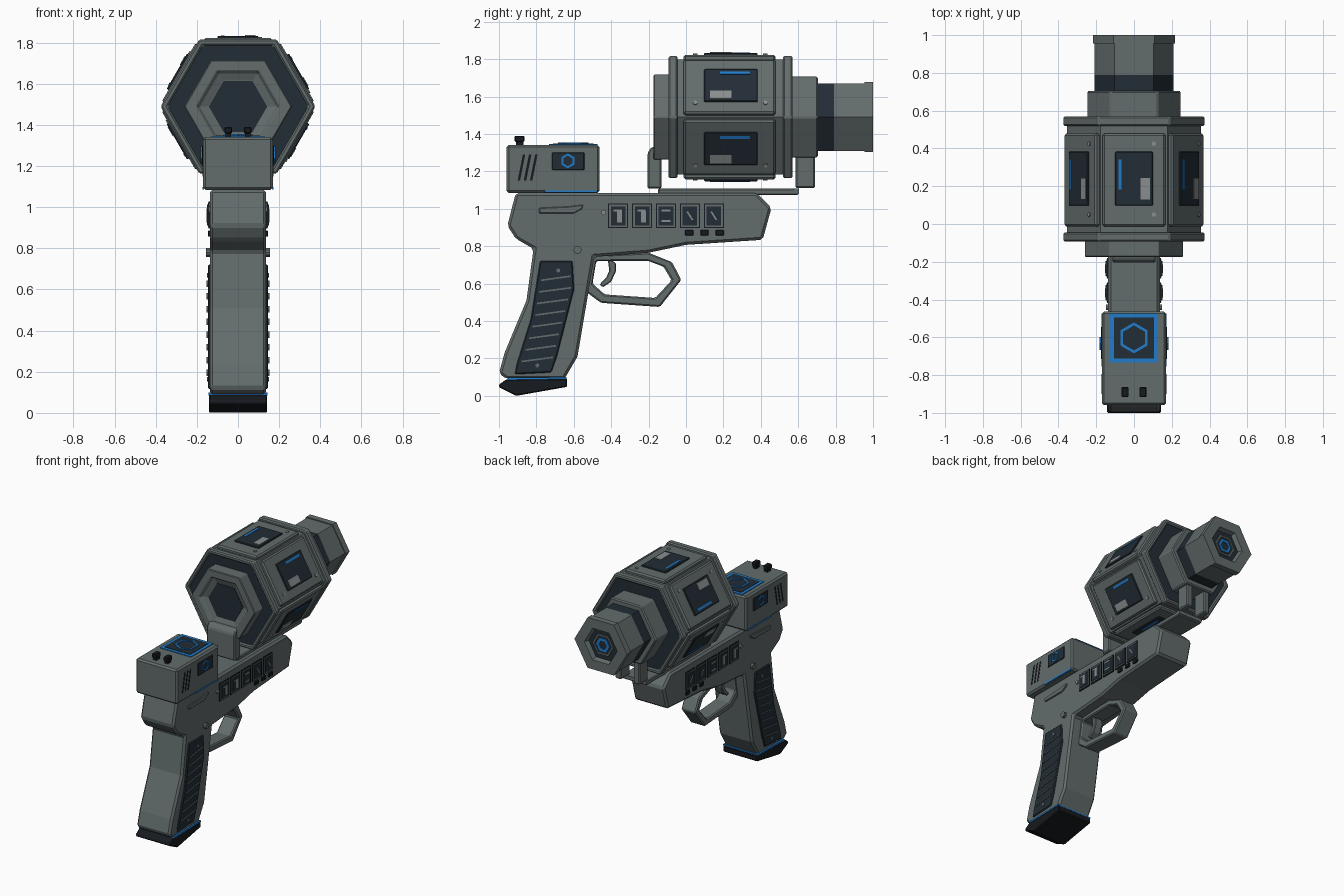
import bpy, bmesh, math
from mathutils import Matrix, Vector

cube = bpy.data.objects.get("Cube")
if cube:
    bpy.data.objects.remove(cube)


def material(name, r, g, b):
    m = bpy.data.materials.new(name)
    m.use_nodes = True
    m.diffuse_color = (r, g, b, 1)
    m.node_tree.nodes["Principled BSDF"].inputs["Base Color"].default_value = (r, g, b, 1)
    return m


GRAY = material("gunmetal gray", 0.125, 0.15, 0.15)
DARK = material("dark slate", 0.016, 0.026, 0.036)
BLACK = material("black", 0.008, 0.01, 0.013)
BLUE = material("glow blue", 0.015, 0.2, 0.6)
LIGHT = material("light gray", 0.25, 0.27, 0.27)
AXIS_Z = 1.49


def finish(name, bm, mat, bevel=0.0):
    bmesh.ops.recalc_face_normals(bm, faces=bm.faces)
    mesh = bpy.data.meshes.new(name)
    bm.to_mesh(mesh)
    bm.free()
    mesh.materials.append(mat)
    ob = bpy.data.objects.new(name, mesh)
    bpy.context.collection.objects.link(ob)
    if bevel:
        mod = ob.modifiers.new("edge bevel", "BEVEL")
        mod.width = bevel
        mod.segments = 1
        mod.angle_limit = math.radians(25)
    return ob


def box(name, center, size, mat, bevel=0.0, frame=Matrix()):
    bm = bmesh.new()
    bmesh.ops.create_cube(bm, size=1)
    bm.transform(frame @ Matrix.Translation(center) @ Matrix.Diagonal((*size, 1)))
    return finish(name, bm, mat, bevel)


def prism(name, pts, x0, x1, mat, bevel=0.0):
    """Side outline of (y, z) points pushed from x0 to x1."""
    bm = bmesh.new()
    face = bm.faces.new([bm.verts.new((x0, y, z)) for y, z in pts])
    ext = bmesh.ops.extrude_face_region(bm, geom=[face])["geom"]
    bmesh.ops.translate(bm, vec=(x1 - x0, 0, 0),
                        verts=[v for v in ext if isinstance(v, bmesh.types.BMVert)])
    return finish(name, bm, mat, bevel)


def lathe(name, profile, mat, bevel=0.0, closed=False, sides=6, frame=None):
    """(radius, y) profile turned about the y axis; open profiles get end caps."""
    bm = bmesh.new()
    rings = []
    for r, y in profile:
        rings.append([bm.verts.new((r * math.cos(k * math.tau / sides), y,
                                    r * math.sin(k * math.tau / sides))) for k in range(sides)])
    pairs = list(zip(rings, rings[1:]))
    if closed:
        pairs.append((rings[-1], rings[0]))
    else:
        bm.faces.new(rings[0])
        bm.faces.new(rings[-1])
    for a, b in pairs:
        for k in range(sides):
            j = (k + 1) % sides
            bm.faces.new((a[k], a[j], b[j], b[k]))
    bm.transform(frame or Matrix.Translation((0, 0, AXIS_Z)))
    return finish(name, bm, mat, bevel)


def ring(name, outer, inner, y0, y1, mat, bevel=0.0, frame=None):
    return lathe(name, [(inner, y0), (outer, y0), (outer, y1), (inner, y1)], mat, bevel, True, 6, frame)


# Drum with end flanges and dark end caps
lathe("drum_core", [(0.355, -0.05), (0.355, 0.53)], GRAY)
lathe("drum_end_caps", [(0.35, -0.08), (0.35, 0.557)], DARK)
ring("front_flange", 0.377, 0.342, -0.093, -0.045, GRAY, 0.008)
ring("back_flange", 0.377, 0.342, 0.518, 0.57, GRAY, 0.008)
lathe("front_collar", [(0.262, -0.07), (0.262, -0.174), (0.2, -0.174), (0.19, -0.155),
                       (0.145, -0.14)], GRAY, 0.005)
lathe("front_port", [(0.142, -0.145), (0.142, -0.12)], DARK)

# Six drum panels with display, light strip and screws
for k in range(6):
    f = Matrix.Translation((0, 0, AXIS_Z)) @ Matrix.Rotation(k * math.pi / 3, 4, "Y")
    box("drum_panel", (0, 0.233, 0.316), (0.335, 0.492, 0.034), GRAY, 0.01, f)
    box("drum_display", (0, 0.24, 0.336), (0.2, 0.285, 0.014), DARK, 0.004, f)
    box("drum_light_strip", (-0.074, 0.262, 0.343), (0.016, 0.16, 0.006), BLUE, 0, f)
    box("drum_label", (0.06, 0.187, 0.343), (0.05, 0.115, 0.008), LIGHT, 0, f)
    for y in (0.05, 0.425):
        lathe("drum_screw", [(0.012, -0.004), (0.012, 0.004)], LIGHT, 0, False, 8,
              f @ Matrix.Translation((0.105, y, 0.335)) @ Matrix.Rotation(math.pi / 2, 4, "X"))

# Barrel behind the drum and muzzle
lathe("barrel_collar", [(0.25, 0.55), (0.25, 0.705)], GRAY, 0.008)
lathe("barrel_neck", [(0.208, 0.7), (0.208, 0.79)], DARK)
lathe("muzzle", [(0.208, 0.785), (0.208, 0.955), (0.216, 0.955), (0.216, 1.0),
                 (0.135, 1.0), (0.12, 0.965)], GRAY)
lathe("muzzle_bore", [(0.121, 0.95), (0.121, 0.968)], DARK)
ring("muzzle_inner_ring", 0.085, 0.07, 0.96, 0.976, GRAY)
ring("muzzle_glow", 0.055, 0.033, 0.96, 0.975, BLUE)

# Mounts and rail
prism("front_bracket", [(-0.205, 1.107), (-0.13, 1.107), (-0.13, 1.33), (-0.185, 1.33), (-0.205, 1.3)],
      -0.115, 0.115, GRAY, 0.008)
for s in (-1, 1):
    box("back_bracket_post", (s * 0.075, 0.638, 1.2), (0.05, 0.105, 0.18), GRAY, 0.008)
box("back_bracket_foot", (0, 0.59, 1.095), (0.2, 0.03, 0.025), GRAY)
box("mount_rail", (0, 0.226, 1.09), (0.2, 0.75, 0.034), GRAY, 0.006)

# Frame and grip in one silhouette
prism("frame", [(-0.91, 1.085), (0.377, 1.085), (0.457, 1.005), (0.41, 0.834), (0, 0.807),
                (-0.2, 0.765), (-0.49, 0.743), (-0.58, 0.21), (-0.65, 0.09), (-0.96, 0.09),
                (-1.0, 0.12), (-0.97, 0.23), (-0.853, 0.51), (-0.815, 0.786), (-0.91, 0.84),
                (-0.955, 0.91)], -0.137, 0.137, GRAY, 0.014)
prism("magazine_base", [(-1.0, 0.06), (-0.96, 0.088), (-0.635, 0.092), (-0.635, 0.048),
                        (-0.907, 0.0), (-1.0, 0.045)], -0.142, 0.142, BLACK, 0.006)
prism("magazine_glow", [(-0.955, 0.085), (-0.95, 0.097), (-0.64, 0.1), (-0.64, 0.09)],
      -0.144, 0.144, BLUE)

# Trigger guard swept between outer and inner outlines
outer = [(-0.5, 0.75), (-0.2, 0.765), (-0.075, 0.715), (-0.025, 0.62), (-0.14, 0.475),
         (-0.455, 0.497), (-0.54, 0.56)]
inner = [(-0.48, 0.72), (-0.205, 0.722), (-0.12, 0.69), (-0.077, 0.617), (-0.165, 0.523),
         (-0.435, 0.542), (-0.5, 0.6)]
bm = bmesh.new()
loops = [[bm.verts.new((x, y, z)) for y, z in pts]
         for pts, x in ((outer, -0.06), (outer, 0.06), (inner, 0.06), (inner, -0.06))]
for a, b in zip(loops, loops[1:] + loops[:1]):
    for k in range(len(outer)):
        j = (k + 1) % len(outer)
        bm.faces.new((a[k], a[j], b[j], b[k]))
finish("trigger_guard", bm, GRAY, 0.008)
prism("trigger", [(-0.42, 0.74), (-0.375, 0.71), (-0.375, 0.665), (-0.4, 0.61), (-0.445, 0.58),
                  (-0.462, 0.595), (-0.425, 0.635), (-0.41, 0.67)], -0.03, 0.03, GRAY, 0.005)

# Rear block with sights and glowing top plate
box("rear_block", (0, -0.711, 1.213), (0.34, 0.497, 0.257), GRAY, 0.012)
box("top_glow_frame", (0, -0.603, 1.343), (0.256, 0.26, 0.008), BLUE)
box("top_plate", (0, -0.603, 1.345), (0.212, 0.216, 0.009), DARK)
TOP = Matrix.Translation((0, -0.603, 1.35)) @ Matrix.Rotation(math.pi / 2, 4, "X") \
    @ Matrix.Rotation(math.pi / 6, 4, "Y")
ring("top_glow_hexagon", 0.082, 0.066, -0.005, 0.005, BLUE, 0, TOP)
for s in (-1, 1):
    box("sight_post", (s * 0.047, -0.89, 1.355), (0.028, 0.04, 0.04), BLACK)
    box("sight_head", (s * 0.047, -0.89, 1.374), (0.038, 0.054, 0.032), BLACK, 0.005)

grip = [(-0.78, 0.722), (-0.607, 0.722), (-0.598, 0.57), (-0.69, 0.21), (-0.72, 0.125),
        (-0.915, 0.115), (-0.905, 0.17), (-0.83, 0.41)]


def edge_y(z, pts):
    """y of a polyline of (y, z) points at height z."""
    for (ya, za), (yb, zb) in zip(pts, pts[1:]):
        if zb <= z <= za:
            return ya + (yb - ya) * (za - z) / (za - zb)
    return pts[-1][0]


# Details repeated on both sides
for s in (-1, 1):
    def plate(name, pts, x0, x1, mat, bevel=0.0):
        return prism(name, pts, s * x0, s * x1, mat, bevel)

    def rect(name, y, z, w, h, x0, x1, mat, lean=0.0, bevel=0.0):
        plate(name, [(y - w / 2 - lean, z - h / 2), (y + w / 2 - lean, z - h / 2),
                     (y + w / 2 + lean, z + h / 2), (y - w / 2 + lean, z + h / 2)], x0, x1, mat, bevel)

    def stud(name, y, z, r, x0, x1, mat):
        turn = Matrix.Translation((0, y, z)) @ Matrix.Rotation(-math.pi / 2, 4, "Z")
        lathe(name, [(r, s * x0), (r, s * x1)], mat, 0, False, 10, turn)

    # Rear block side
    rect("block_display", -0.63, 1.254, 0.172, 0.094, 0.165, 0.176, DARK, 0, 0.003)
    ring("block_glow_hexagon", 0.04, 0.028, s * 0.17, s * 0.182, BLUE, 0,
         Matrix.Translation((0, -0.632, 1.256)) @ Matrix.Rotation(-math.pi / 2, 4, "Z")
         @ Matrix.Rotation(math.pi / 6, 4, "Y"))
    for i in range(3):
        rect("block_vent", -0.88 + i * 0.033, 1.22, 0.013, 0.14, 0.165, 0.172, BLACK, 0.014)
    rect("block_glow_strip", -0.615, 1.092, 0.28, 0.012, 0.165, 0.172, BLUE)

    # Frame side: raised lever, pins and five indicator tiles
    plate("slide_lever", [(-0.785, 0.975), (-0.6, 0.975), (-0.555, 1.0), (-0.55, 1.022),
                          (-0.63, 1.012), (-0.785, 1.005)], 0.13, 0.147, GRAY, 0.004)
    stud("pivot_pin", -0.58, 0.78, 0.022, 0.12, 0.156, GRAY)
    stud("small_pin", -0.44, 0.98, 0.014, 0.12, 0.147, LIGHT)
    for i in range(5):
        y = -0.363 + i * 0.128
        rect("tile_frame", y, 0.962, 0.108, 0.132, 0.13, 0.143, BLACK)
        rect("tile_border", y, 0.962, 0.096, 0.12, 0.13, 0.146, GRAY)
        rect("tile_face", y, 0.962, 0.078, 0.102, 0.13, 0.15, DARK)
        if i == 2:
            for z in (0.935, 0.99):
                rect("tile_bar", y, z, 0.05, 0.01, 0.14, 0.153, LIGHT)
        elif i < 2:
            rect("tile_symbol", y + 0.008, 0.957, 0.026, 0.06, 0.14, 0.153, LIGHT)
            rect("tile_symbol_cap", y - 0.003, 0.99, 0.045, 0.01, 0.14, 0.153, LIGHT)
        else:
            rect("tile_slash", y, 0.962, 0.01, 0.045, 0.14, 0.153, LIGHT, -0.014)
    for i in range(3):
        rect("frame_button", 0.017 + i * 0.082, 0.872, 0.045, 0.028, 0.13, 0.147, BLACK, 0, 0.003)

    # Grip panel with slanted ribs and screws
    plate("grip_panel", grip, 0.13, 0.146, DARK, 0.006)
    for i in range(8):
        z = 0.625 - i * 0.062
        ya = edge_y(z, [grip[0], grip[7], grip[6], grip[5]]) + 0.02
        yb = edge_y(z, grip[1:5]) - 0.015
        plate("grip_rib", [(ya, z - 0.012), (yb, z + 0.01), (yb, z + 0.019), (ya, z - 0.003)],
              0.14, 0.152, GRAY)
    for y, z in ((-0.683, 0.67), (-0.795, 0.163)):
        stud("grip_screw", y, z, 0.011, 0.14, 0.151, GRAY)
